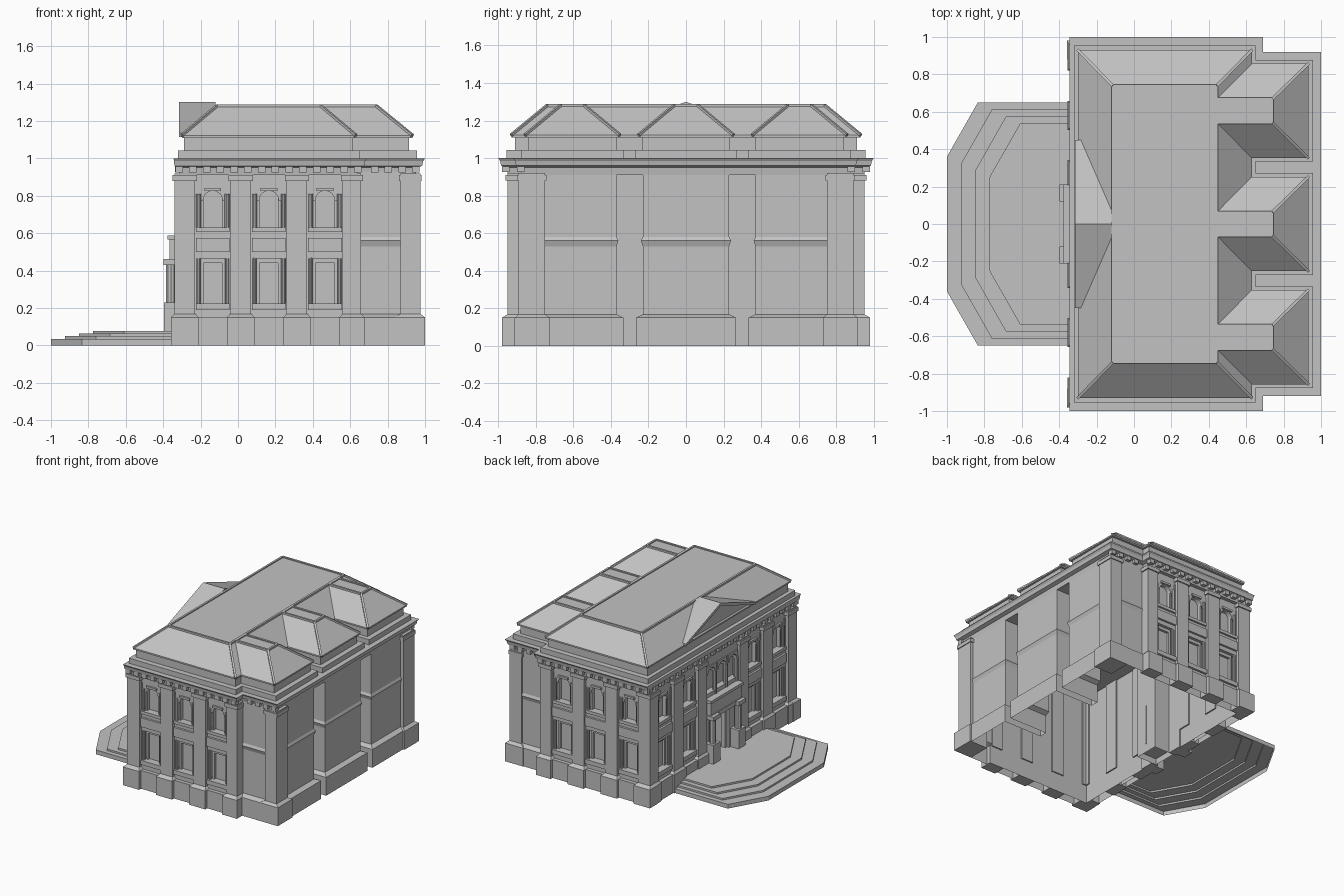
import bpy, bmesh, math
from mathutils import Vector

cube = bpy.data.objects.get("Cube")
if cube:
    bpy.data.objects.remove(cube)

stone = bpy.data.materials.new("grey_stone")
stone.use_nodes = True
GREY = (0.54, 0.54, 0.54, 1)
stone.diffuse_color = GREY
stone.node_tree.nodes["Principled BSDF"].inputs["Base Color"].default_value = GREY

parts = {}


def loft(name, rings, bottom=True):
    """Join matching rings of points with side faces and caps."""
    bm = parts.setdefault(name, bmesh.new())
    loops = [[bm.verts.new(p) for p in ring] for ring in rings]
    n = len(loops[0])
    faces = []
    for a, b in zip(loops, loops[1:]):
        for i in range(n):
            j = (i + 1) % n
            faces.append(bm.faces.new((a[i], a[j], b[j], b[i])))
    faces.append(bm.faces.new(loops[-1]))
    if bottom:
        faces.append(bm.faces.new(loops[0][::-1]))
    bmesh.ops.recalc_face_normals(bm, faces=faces)


def level(poly, z):
    return [(x, y, z) for x, y in poly]


def rect(x0, x1, y0, y1):
    return [(x0, y0), (x1, y0), (x1, y1), (x0, y1)]


def mirrored(half):
    """Close a half outline (y > 0) with its reflection."""
    return [(x, -y) for x, y in half] + half[::-1]


def block(name, x0, x1, y0, y1, z0, z1):
    r = rect(x0, x1, y0, y1)
    loft(name, [level(r, z0), level(r, z1)])


# Wall frames: u runs along the wall, d is distance out from the centre
def south(u, d, z): return (u, -d, z)
def north(u, d, z): return (u, d, z)
def west(u, d, z): return (-d, u, z)


def prism(name, fr, pts, d0, d1):
    loft(name, [[fr(u, d, z) for u, z in pts] for d in (d0, d1)])


def slab(name, fr, u0, u1, d0, d1, z0, z1):
    prism(name, fr, rect(u0, u1, z0, z1), d0, d1)


def arch(name, fr, c, half, r, spring, top, d0, d1):
    """Panel with a round-headed notch in its lower edge."""
    curve = [(c - r * math.cos(math.pi * i / 8), spring + r * math.sin(math.pi * i / 8)) for i in range(9)]
    prism(name, fr, [(c - half, spring)] + curve + [(c + half, spring), (c + half, top), (c - half, top)], d0, d1)


def column(name, fr, u, d, r, z0, z1):
    ring = [(u + r * math.cos(a * math.pi / 5), d + r * math.sin(a * math.pi / 5)) for a in range(10)]
    loft(name, [[fr(p, q, z) for p, q in ring] for z in (z0, z1)])


def pier(fr, u0, u1, b, proj):
    f = b + 0.07
    slab("pier", fr, u0, u1, b - 0.01, f, 0.15, 0.92)
    slab("pier_capital", fr, u0 - 0.01, u1 + 0.01, b, f + 0.01, 0.88, 0.91)
    wide = [[fr(u, d, z) for u, d in rect(u0 - e, u1 + e, b, f + o)]
            for z, e, o in ((0, 0.018, proj), (0.15, 0.018, proj), (0.168, 0, 0))]
    loft("pier_base", wide)


def bay(fr, c, b):
    """One two-storey window bay."""
    w = 0.105
    foot = rect(c - w, c + w, b, b + 0.075)
    loft("plinth", [[fr(u, d, z) for u, d in foot] for z in (0, 0.15)], False)
    slab("apron", fr, c - w, c + w, b, b + 0.045, 0.15, 0.19)
    slab("window_sill", fr, c - 0.09, c + 0.09, b, b + 0.062, 0.19, 0.225)
    slab("spandrel", fr, c - w, c + w, b, b + 0.045, 0.465, 0.61)
    slab("spandrel_panel", fr, c - 0.09, c + 0.09, b, b + 0.062, 0.5, 0.575)
    slab("window_sill", fr, c - 0.09, c + 0.09, b, b + 0.06, 0.605, 0.63)
    for s in (-1, 1):
        slab("jamb", fr, c + s * 0.088, c + s * w, b, b + 0.045, 0.19, 0.86)
        slab("window_frame", fr, c + s * 0.05, c + s * 0.066, b, b + 0.02, 0.22, 0.47)
        slab("window_frame", fr, c + s * 0.05, c + s * 0.065, b, b + 0.03, 0.62, 0.8)
        column("window_column", fr, c + s * 0.077, b + 0.035, 0.011, 0.22, 0.47)
        column("window_column", fr, c + s * 0.077, b + 0.04, 0.013, 0.63, 0.81)
    slab("window_frame", fr, c - 0.06, c + 0.06, b, b + 0.02, 0.44, 0.47)
    arch("window_arch", fr, c, w, 0.052, 0.775, 0.92, b, b + 0.04)
    slab("window_hood", fr, c - 0.045, c + 0.045, b, b + 0.055, 0.825, 0.842)


# Hollow body: entrance recess, main block and three rear wings in one outline
def outline(o):
    back = 0.95 + o
    return mirrored([(-0.12, 0.1), (-0.27, 0.1), (-0.27, 0.88), (0.64, 0.88), (0.64, 0.875 + o),
                     (back, 0.875 + o), (back, 0.37 - o), (0.64, 0.37 - o), (0.64, 0.23 + o), (back, 0.23 + o)])


loft("body", [level(outline(o), z) for z, o in (
    (0, 0.037), (0.15, 0.037), (0.168, 0), (0.53, 0), (0.56, 0.01), (0.58, 0), (0.93, 0))], False)

# Side walls
for fr in (south, north):
    for u0, u1 in ((-0.34, -0.23), (-0.04, 0.07), (0.26, 0.37), (0.56, 0.658)):
        pier(fr, u0, u1, 0.88, 0.03)
    for c in (-0.135, 0.165, 0.465):
        bay(fr, c, 0.88)

# Entrance wall
for s in (-1, 1):
    for u0, u1 in ((0.84, 0.95), (0.52, 0.64), (0.215, 0.325)):
        pier(west, min(s * u0, s * u1), max(s * u0, s * u1), 0.27, 0.015)
    for c in (0.74, 0.42):
        bay(west, s * c, 0.27)
    # Portico supports
    slab("door_wall", west, s * 0.1, s * 0.22, 0.26, 0.32, 0, 0.6)
    slab("door_frame", west, s * 0.08, s * 0.1, 0.26, 0.3, 0.07, 0.43)
    slab("portico_pedestal", west, s * 0.12, s * 0.21, 0.3, 0.395, 0, 0.23)
    column("portico_column", west, s * 0.165, 0.358, 0.027, 0.23, 0.43)
    slab("portico_capital", west, s * 0.12, s * 0.21, 0.3, 0.397, 0.43, 0.462)
block("door_floor", -0.31, -0.12, -0.1, 0.1, 0.05, 0.077)
slab("door_leaf", west, -0.005, 0.005, 0.115, 0.128, 0.07, 0.4)
slab("door_lintel", west, -0.22, 0.22, 0.26, 0.32, 0.4, 0.62)
slab("balcony_floor", west, -0.2, 0.2, 0.27, 0.37, 0.43, 0.465)
slab("balcony_parapet", west, -0.2, 0.2, 0.27, 0.365, 0.46, 0.57)
slab("balcony_rail", west, -0.21, 0.21, 0.27, 0.376, 0.565, 0.588)
slab("hall_window", west, -0.2, 0.2, 0.26, 0.272, 0.6, 0.92)
for c in (-0.14, 0, 0.14):
    arch("hall_arch", west, c, 0.07, 0.048, 0.78, 0.92, 0.26, 0.32)
    arch("hall_arch_trim", west, c, 0.062, 0.048, 0.78, 0.845, 0.27, 0.33)
for c in (-0.205, -0.07, 0.07, 0.205):
    column("hall_column", west, c, 0.31, 0.018, 0.58, 0.79)

# Rear corner piers
for s in (-1, 1):
    lo, hi = sorted((s * 0.75, s * 0.892))
    block("wing_pier", 0.87, 0.975, lo, hi, 0.14, 0.92)
    block("wing_pier_capital", 0.86, 0.982, lo - 0.008, hi + 0.008, 0.88, 0.91)
    foot = rect(0.835, 1.0, lo - 0.02, hi + 0.025)
    loft("wing_pier_base", [level(foot, 0), level(foot, 0.15), level(rect(0.87, 0.975, lo, hi), 0.168)])


# Cornice follows the T-shaped plan
def plan(o, xf):
    return mirrored([(xf, 0.95 + o), (0.64 + o, 0.95 + o), (0.64 + o, 0.87 + o), (0.95 + o, 0.87 + o)])


loft("cornice", [level(plan(o, xf), z) for z, o, xf in (
    (0.91, 0, -0.315), (0.95, 0.005, -0.32), (0.96, 0.035, -0.34), (0.985, 0.04, -0.342), (1.0, 0.05, -0.345))])
for i in range(14):
    u = -0.335 + i * 0.0735
    for fr in (south, north):
        slab("dentil", fr, u, u + 0.04, 0.94, 0.98, 0.925, 0.957)
        if i < 4:
            slab("dentil", fr, u + 1.045, u + 1.085, 0.86, 0.9, 0.925, 0.957)
for i in range(26):
    u = -0.951 + i * 0.0745
    slab("dentil", west, u, u + 0.04, 0.3, 0.338, 0.925, 0.957)


# Mansard roofs with raised hips
def rib(a, b, r=0.008):
    a, b = Vector(a), Vector(b)
    side = (b - a).cross(Vector((0, 0, 1))).normalized() * r
    up = side.cross(b - a).normalized() * r
    loft("roof_rib", [[p + side + up, p + side - up, p - side - up, p - side + up] for p in (a, b)])


def mansard(attic, wall, eave, top, hips):
    block("attic", *attic, 0.99, 1.042)
    block("roof_wall", *wall, 1.04, 1.115)
    lower, upper = rect(*eave), rect(*top)
    loft("roof", [level(lower, 1.11), level(lower, 1.122), level(upper, 1.28)])
    for i in range(4):
        if i in hips:
            rib((*lower[i], 1.122), (*upper[i], 1.28))
        rib((*upper[i], 1.28), (*upper[(i + 1) % 4], 1.28))


mansard((-0.322, 0.65, -0.955, 0.955), (-0.29, 0.615, -0.91, 0.91),
        (-0.3, 0.63, -0.93, 0.93), (-0.112, 0.442, -0.738, 0.738), range(4))
for c in (-0.605, 0, 0.605):
    mansard((0.5, 0.957, c - 0.272, c + 0.272), (0.5, 0.915, c - 0.235, c + 0.235),
            (0.45, 0.932, c - 0.252, c + 0.252), (0.45, 0.738, c - 0.062, c + 0.062), (1, 2))

# Entrance gable
prism("gable", west, [(-0.43, 1.122), (0.43, 1.122), (0, 1.285)], 0.12, 0.29)
for s in (-1, 1):
    prism("gable_roof", west, [(0, 1.3), (s * 0.45, 1.135), (s * 0.45, 1.115), (0, 1.275)], 0.12, 0.316)

# Entrance steps, one stepped shell open underneath
rings = []
for i in range(4):
    k, t = i * 0.075, i * 0.038
    tread = mirrored([(-0.3, 0.65 - t), (-0.835 + k, 0.65 - t), (-1 + k, 0.36 - t)])
    z = 0.035 + i * 0.014
    rings += [level(tread, z - 0.014 if i else 0), level(tread, z)]
loft("entrance_steps", rings, False)

# Turn the collected parts into objects
for name, bm in parts.items():
    mesh = bpy.data.meshes.new(name)
    bm.to_mesh(mesh)
    bm.free()
    mesh.materials.append(stone)
    bpy.context.scene.collection.objects.link(bpy.data.objects.new(name, mesh))
